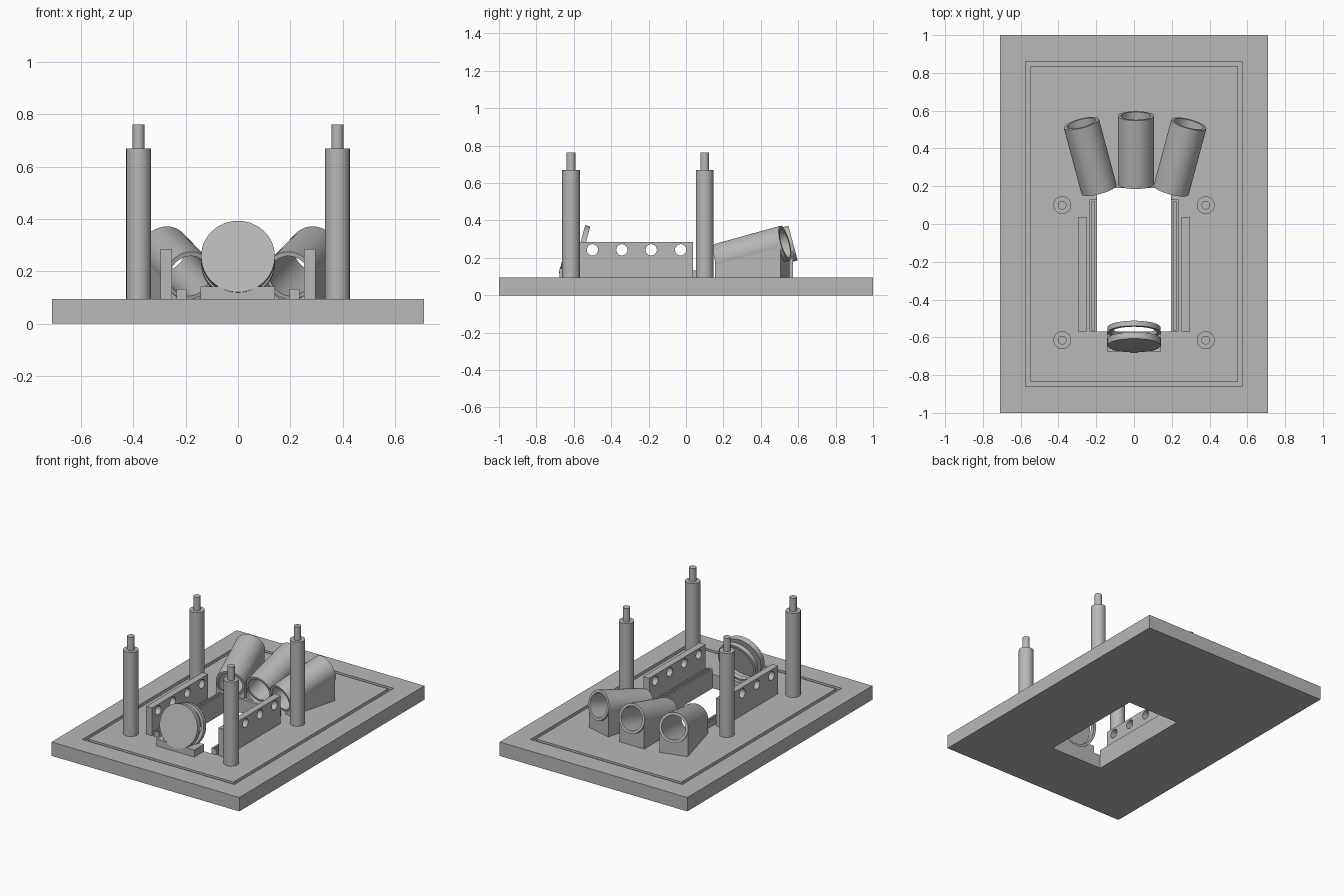
import bpy, bmesh, math
from mathutils import Vector, Matrix

cube = bpy.data.objects.get("Cube")
if cube:
    bpy.data.objects.remove(cube, do_unlink=True)

grey = bpy.data.materials.new("plain grey")
grey.use_nodes = True
COLOUR = (0.48, 0.48, 0.48, 1)
grey.diffuse_color = COLOUR
grey.node_tree.nodes["Principled BSDF"].inputs["Base Color"].default_value = COLOUR

TOP = 0.095            # upper face of the base
TILT = math.radians(15)


def finish(name, bm):
    mesh = bpy.data.meshes.new(name)
    bmesh.ops.recalc_face_normals(bm, faces=bm.faces)
    bm.to_mesh(mesh)
    bm.free()
    mesh.materials.append(grey)
    obj = bpy.data.objects.new(name, mesh)
    bpy.context.collection.objects.link(obj)
    return obj


def box(name, x, y, z):
    bm = bmesh.new()
    size = [b - a for a, b in (x, y, z)]
    mid = [(a + b) / 2 for a, b in (x, y, z)]
    bmesh.ops.create_cube(bm, size=1, matrix=Matrix.Translation(mid) @ Matrix.Diagonal((*size, 1)))
    return finish(name, bm)


def rod(name, start, end, radius):
    start, end = Vector(start), Vector(end)
    axis = end - start
    turn = axis.to_track_quat('Z', 'Y').to_matrix().to_4x4()
    bm = bmesh.new()
    bmesh.ops.create_cone(bm, cap_ends=True, segments=48, radius1=radius, radius2=radius,
                          depth=axis.length,
                          matrix=Matrix.Translation((start + end) / 2) @ turn)
    return finish(name, bm)


def activate(obj):
    bpy.ops.object.select_all(action='DESELECT')
    obj.select_set(True)
    bpy.context.view_layer.objects.active = obj


def cut(obj, cutter):
    cutter.hide_render = True
    activate(obj)
    mod = obj.modifiers.new("cut", 'BOOLEAN')
    mod.operation = 'DIFFERENCE'
    mod.solver = 'EXACT'
    mod.object = cutter
    bpy.ops.object.modifier_apply(modifier=mod.name)
    bpy.data.objects.remove(cutter, do_unlink=True)


def smooth(obj):
    activate(obj)
    bpy.ops.object.shade_smooth_by_angle(angle=math.radians(30))


# Base plate with a window and a rectangular seal groove
base = box("base_plate", (-0.71, 0.71), (-1, 1), (0, TOP))
cut(base, box("cutter", (-0.197, 0.197), (-0.57, 0.19), (-0.1, 0.2)))
frame = box("cutter", (-0.575, 0.575), (-0.86, 0.86), (TOP - 0.02, TOP + 0.1))
cut(frame, box("cutter", (-0.55, 0.55), (-0.835, 0.835), (0, 0.3)))
cut(base, frame)

for side, s in (("left", 1), ("right", -1)):
    # Posts with thin pins
    for place, y in (("front", -0.615), ("back", 0.1)):
        x = s * 0.38
        smooth(rod(f"{place}_{side}_post", (x, y, TOP - 0.01), (x, y, 0.67), 0.047))
        smooth(rod(f"{place}_{side}_pin", (x, y, 0.66), (x, y, 0.762), 0.023))

    # Tall rail with a row of holes
    rail = box(f"{side}_tall_rail", sorted((s * 0.252, s * 0.297)), (-0.57, 0.037), (TOP - 0.005, 0.285))
    for i in range(4):
        y = -0.5 + i * 0.157
        cut(rail, rod("cutter", (s * 0.2, y, 0.243), (s * 0.35, y, 0.243), 0.03))
    smooth(rail)

    # Low slotted rail beside the window
    slot_rail = box(f"{side}_slot_rail", sorted((s * 0.197, s * 0.235)), (-0.57, 0.13), (TOP - 0.005, 0.132))
    cut(slot_rail, box("cutter", sorted((s * 0.208, s * 0.225)), (-0.56, 0.12), (0.11, 0.2)))

# Tilted round plate, open ring behind it and their foot
face = Vector((0, -0.643, 0.257))
back = Vector((0, math.cos(TILT), -math.sin(TILT)))
smooth(rod("round_plate", face, face + back * 0.036, 0.141))
ring = rod("rear_ring", face + back * 0.07, face + back * 0.098, 0.141)
cut(ring, rod("cutter", face + back * 0.05, face + back * 0.15, 0.122))
smooth(ring)
foot = box("plate_foot", (-0.144, 0.142), (-0.675, -0.57), (TOP - 0.005, 0.143))
cut(foot, rod("cutter", face - back * 0.1, face + back * 0.2, 0.138))
smooth(foot)

# Three fanned tubes on wedge supports
R, BORE, LENGTH = 0.096, 0.079, 0.375
for name, x, y, yaw in (("centre", 0.01, 0.21, 0), ("left", 0.197, 0.18, -TILT), ("right", -0.185, 0.183, TILT)):
    flat = Vector((-math.sin(yaw), math.cos(yaw), 0))
    across = Vector((flat.y, -flat.x, 0))
    axis = flat * math.cos(TILT) + Vector((0, 0, math.sin(TILT)))
    start = Vector((x, y, 0.182))
    end = start + axis * LENGTH
    tube = rod(f"{name}_tube", start, end, R)
    cut(tube, rod("cutter", start - axis * 0.1, end + axis * 0.1, BORE))
    smooth(tube)

    # Wedge: side profile pushed across the tube's width
    run = LENGTH * math.cos(TILT)
    rise = LENGTH * math.sin(TILT)
    profile = [(0, TOP - 0.005), (run, TOP - 0.005), (run, start.z + rise), (0, start.z)]
    bm = bmesh.new()
    origin = Vector((x, y, 0)) - across * (R - 0.002)
    wedge_face = bm.faces.new([bm.verts.new(origin + flat * d + Vector((0, 0, z))) for d, z in profile])
    pushed = bmesh.ops.extrude_face_region(bm, geom=[wedge_face])["geom"]
    bmesh.ops.translate(bm, verts=[v for v in pushed if isinstance(v, bmesh.types.BMVert)],
                        vec=across * 2 * (R - 0.002))
    wedge = finish(f"{name}_tube_support", bm)
    cut(wedge, rod("cutter", start - axis * 0.2, end + axis * 0.2, R - 0.004))
    smooth(wedge)
